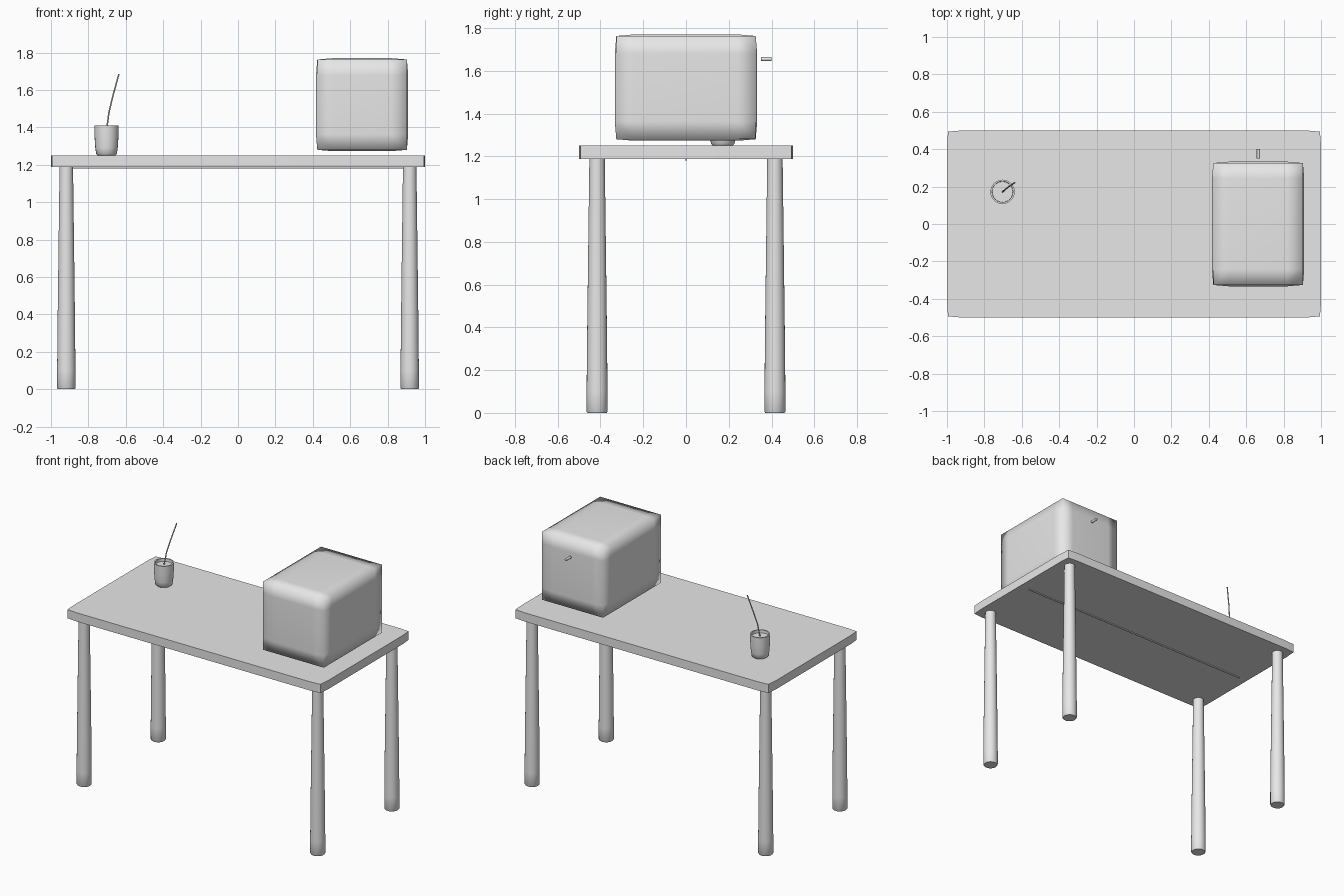
import bpy, bmesh, math
from mathutils import Vector

if "Cube" in bpy.data.objects:
    bpy.data.objects.remove(bpy.data.objects["Cube"])

grey = bpy.data.materials.new("plain_grey")
grey.diffuse_color = (0.8, 0.8, 0.8, 1)
grey.use_nodes = True
grey.node_tree.nodes["Principled BSDF"].inputs["Base Color"].default_value = grey.diffuse_color


def finish(name, bm, angle=None):
    """Turn a bmesh into a smooth shaded object."""
    bmesh.ops.recalc_face_normals(bm, faces=bm.faces[:])
    mesh = bpy.data.meshes.new(name)
    bm.to_mesh(mesh)
    bm.free()
    mesh.materials.append(grey)
    obj = bpy.data.objects.new(name, mesh)
    bpy.context.collection.objects.link(obj)
    for o in bpy.context.selected_objects:
        o.select_set(False)
    obj.select_set(True)
    bpy.context.view_layer.objects.active = obj
    if angle is None:
        bpy.ops.object.shade_smooth()
    else:
        bpy.ops.object.shade_smooth_by_angle(angle=math.radians(angle))
    return obj


def soft_box(name, lo, hi, margins, pull, angle=None):
    """Box with support loops near its borders and slightly drawn-in edges."""
    lo, hi = Vector(lo), Vector(hi)
    mid, half = (lo + hi) / 2, (hi - lo) / 2
    bm = bmesh.new()
    bmesh.ops.create_cube(bm, size=2)
    for v in bm.verts:
        v.co = mid + Vector(v.co[i] * half[i] for i in range(3))
    for i in range(3):
        if not margins[i]:
            continue
        for co in (lo[i] + margins[i], hi[i] - margins[i]):
            point, normal = mid.copy(), Vector((0, 0, 0))
            point[i], normal[i] = co, 1
            bmesh.ops.bisect_plane(bm, geom=bm.verts[:] + bm.edges[:] + bm.faces[:],
                                   plane_co=point, plane_no=normal)
    for v in bm.verts:
        d = v.co - mid
        outer = [i for i in range(3) if margins[i] and abs(abs(d[i]) - half[i]) < 1e-4]
        if len(outer) > 1:
            for i in outer:
                v.co[i] -= math.copysign(pull, d[i])
    return finish(name, bm, angle)


def lathe(name, profile, centre, sides=24, angle=40):
    """Revolve (radius, z) points about a vertical axis; ends on the axis close it."""
    bm = bmesh.new()
    verts = [bm.verts.new((centre[0] + r, centre[1], z)) for r, z in profile]
    edges = [bm.edges.new(p) for p in zip(verts, verts[1:])]
    bmesh.ops.spin(bm, geom=verts + edges, cent=(*centre, 0), axis=(0, 0, 1),
                   angle=math.tau, steps=sides)
    bmesh.ops.remove_doubles(bm, verts=bm.verts[:], dist=1e-5)
    bmesh.ops.dissolve_degenerate(bm, edges=bm.edges[:], dist=1e-6)
    return finish(name, bm, angle)


def rod(name, points, radius, sides=8):
    """Capped round tube through the given points."""
    pts = [Vector(p) for p in points]
    bm = bmesh.new()
    rings = []
    for i, p in enumerate(pts):
        d = pts[min(i + 1, len(pts) - 1)] - pts[max(i - 1, 0)]
        turn = d.to_track_quat('Z', 'Y')
        rings.append([bm.verts.new(p + turn @ Vector((radius * math.cos(a), radius * math.sin(a), 0)))
                      for a in (math.tau * k / sides for k in range(sides))])
    for a, b in zip(rings, rings[1:]):
        for k in range(sides):
            n = (k + 1) % sides
            bm.faces.new((a[k], a[n], b[n], b[k]))
    bm.faces.new(rings[0])
    bm.faces.new(rings[-1])
    return finish(name, bm, 40)


# Table: top, thin rail underneath and four tapered legs
soft_box("table_top", (-1, -0.5, 1.188), (1, 0.5, 1.25), (0.08, 0.08, 0), 0.006, 40)
rod("under_rail", [(-0.93, 0, 1.184), (0.93, 0, 1.184)], 0.005)
for sx, side in ((-1, "left"), (1, "right")):
    for sy, end in ((-1, "front"), (1, "back")):
        lathe(f"{end}_{side}_leg",
              [(0, 0), (0.045, 0), (0.049, 0.006), (0.049, 0.1), (0.046, 0.4),
               (0.041, 0.8), (0.036, 1.19), (0, 1.19)],
              (0.918 * sx, 0.416 * sy))

# Boxy cabinet with a small peg behind it
soft_box("cabinet", (0.417, -0.333, 1.273), (0.91, 0.333, 1.77), (0.09, 0.09, 0.09), 0.007)
rod("back_peg", [(0.665, 0.35, 1.655), (0.665, 0.4, 1.655)], 0.009, 12)

# Cup with a filled inside and a bent straw
CUP = (-0.703, 0.172)
lathe("cup",
      [(0, 1.25), (0.046, 1.25), (0.055, 1.258), (0.06, 1.29), (0.064, 1.35),
       (0.065, 1.41), (0.056, 1.41), (0.055, 1.39), (0, 1.39)], CUP)
rod("straw", [(*CUP, 1.385), (-0.69, 0.183, 1.48), (-0.67, 0.2, 1.565), (-0.637, 0.222, 1.685)],
    0.004)
